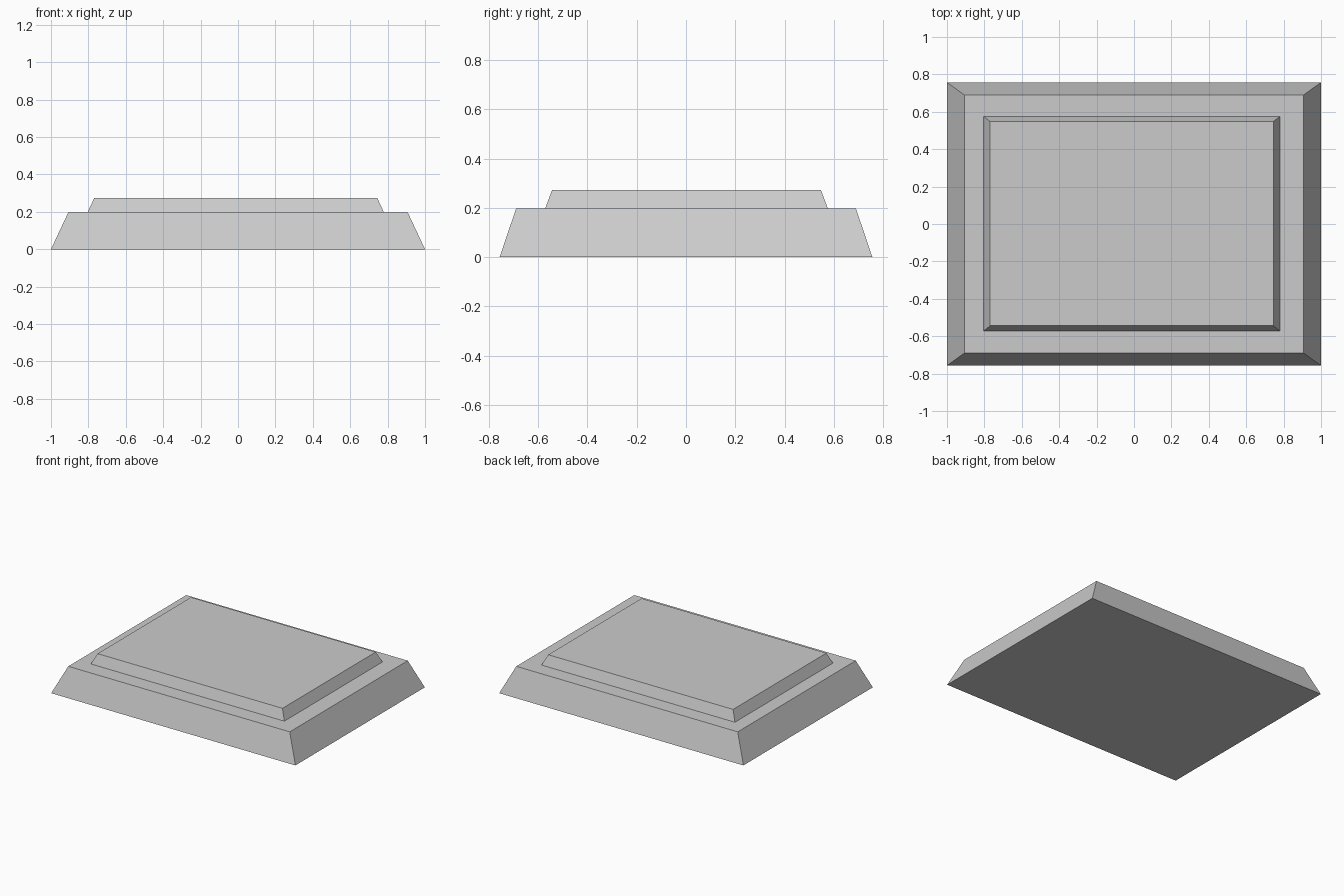
import bpy, bmesh

if "Cube" in bpy.data.objects:
    bpy.data.objects.remove(bpy.data.objects["Cube"])


def tapered_slab(name, centre, bottom, top, z0, z1):
    """Box whose top rectangle is smaller than its bottom (half sizes)."""
    bm = bmesh.new()
    bmesh.ops.create_cube(bm, size=2)
    for v in bm.verts:
        hx, hy = top if v.co.z > 0 else bottom
        v.co = (centre[0] + v.co.x * hx,
                centre[1] + v.co.y * hy,
                z1 if v.co.z > 0 else z0)
    mesh = bpy.data.meshes.new(name)
    bm.to_mesh(mesh)
    bm.free()
    obj = bpy.data.objects.new(name, mesh)
    bpy.context.collection.objects.link(obj)
    return obj


# Wide lower plinth
tapered_slab("base_plinth", (0, 0), (1.0, 0.757), (0.907, 0.69), 0.0, 0.198)

# Thin raised panel, slightly off centre
tapered_slab("raised_panel", (-0.012, 0.002), (0.792, 0.574), (0.757, 0.546),
             0.198, 0.273)
